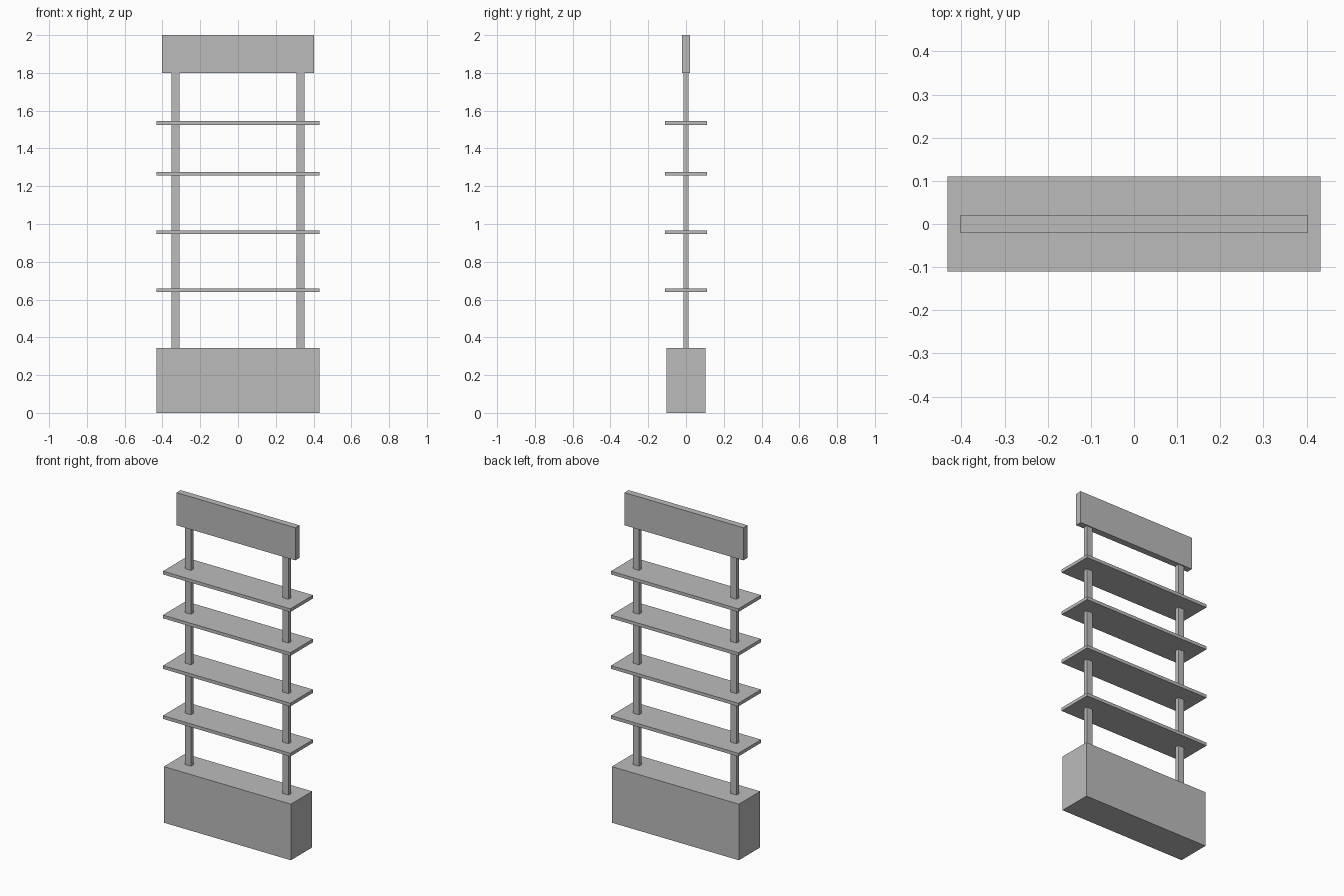
import bpy

cube = bpy.data.objects.get("Cube")
if cube:
    bpy.data.objects.remove(cube, do_unlink=True)

# Single plain grey finish
GREY = (0.5, 0.5, 0.5, 1.0)
grey = bpy.data.materials.new("plain_grey")
grey.use_nodes = True
grey.diffuse_color = GREY
bsdf = next(n for n in grey.node_tree.nodes if n.type == "BSDF_PRINCIPLED")
bsdf.inputs["Base Color"].default_value = GREY


def box(name, width, depth, bottom, top, x=0.0):
    """Flat-sided box centred on y = 0, spanning bottom to top."""
    bpy.ops.mesh.primitive_cube_add(size=1, location=(x, 0, (bottom + top) / 2))
    obj = bpy.context.object
    obj.name = name
    obj.scale = (width, depth, top - bottom)
    bpy.ops.object.transform_apply(location=False, rotation=False, scale=True)
    obj.data.materials.append(grey)
    return obj


BASE_TOP = 0.344
PANEL_BOTTOM = 1.8

# Solid plinth and header board
box("base", 0.862, 0.206, 0, BASE_TOP)
box("header_board", 0.806, 0.04, PANEL_BOTTOM, 2.0)

# Two uprights between plinth and header
for side, sign in (("left", 1), ("right", -1)):
    box(side + "_post", 0.042, 0.026, BASE_TOP, PANEL_BOTTOM, sign * 0.331)

# Thin shelves threaded on the uprights
for i, z in enumerate((0.649, 0.956, 1.266, 1.535), 1):
    box(f"shelf_{i}", 0.864, 0.22, z - 0.01, z + 0.01)
